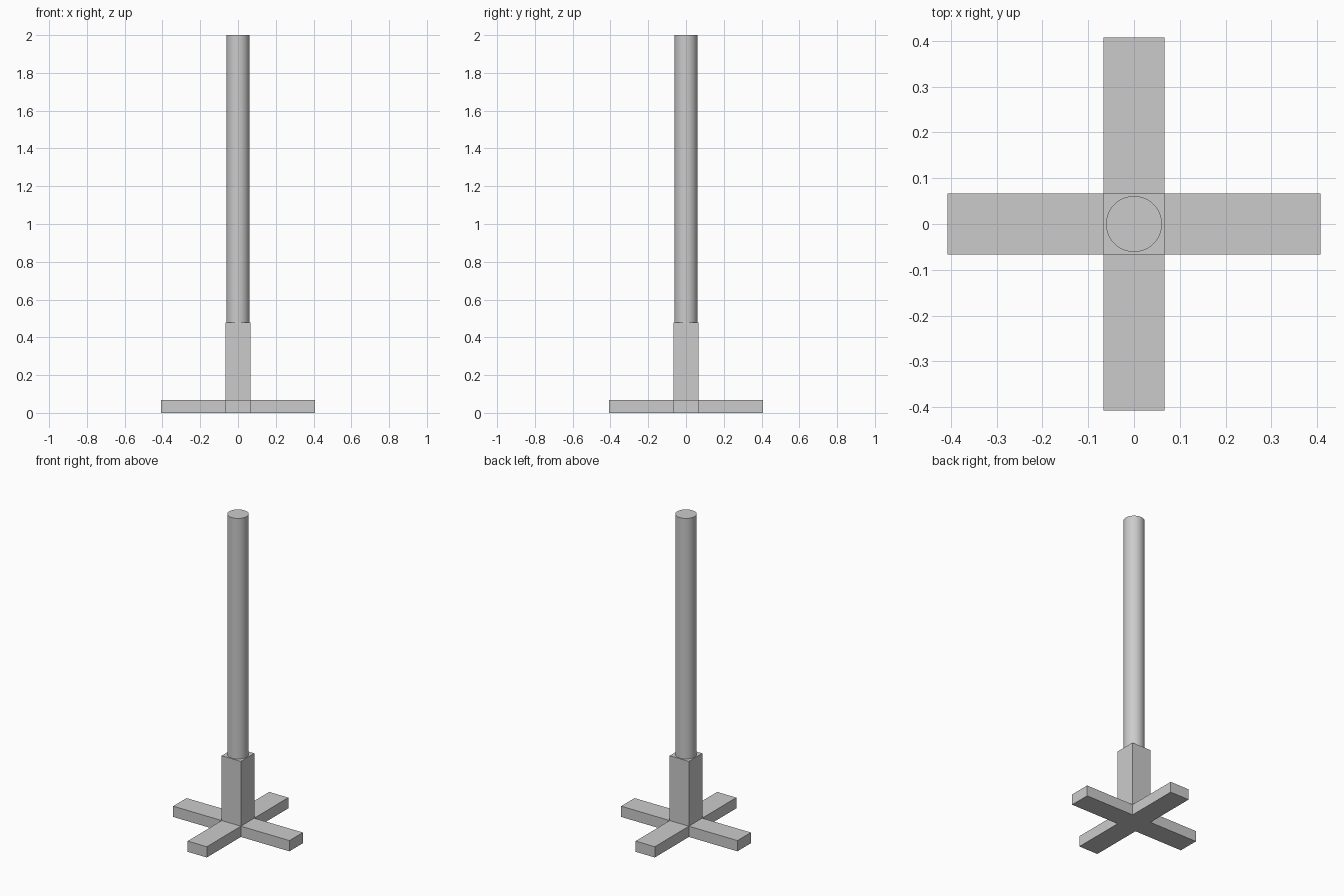
import bpy, bmesh, math

if "Cube" in bpy.data.objects:
    bpy.data.objects.remove(bpy.data.objects["Cube"])

W = 0.067        # half width of feet and socket
L = 0.407        # half span of the crossed feet
FOOT_H = 0.068
SOCKET_H = 0.478
POLE_R = 0.061
TOP = 2.0


def prism(name, outline, z0, z1):
    """Extrude a flat outline from z0 to z1."""
    bm = bmesh.new()
    face = bm.faces.new([bm.verts.new((x, y, z0)) for x, y in outline])
    ext = bmesh.ops.extrude_face_region(bm, geom=[face], use_keep_orig=True)
    verts = [v for v in ext["geom"] if isinstance(v, bmesh.types.BMVert)]
    bmesh.ops.translate(bm, verts=verts, vec=(0, 0, z1 - z0))
    bmesh.ops.recalc_face_normals(bm, faces=bm.faces)
    mesh = bpy.data.meshes.new(name)
    bm.to_mesh(mesh)
    bm.free()
    obj = bpy.data.objects.new(name, mesh)
    bpy.context.collection.objects.link(obj)
    return obj


# Crossed feet: one arm repeated around four quarter turns
cross = []
arm = [(W, -W), (L, -W), (L, W)]
for _ in range(4):
    cross += arm
    arm = [(-y, x) for x, y in arm]
prism("crossed_feet", cross, 0, FOOT_H)

# Square socket block
prism("socket_block", [(-W, -W), (W, -W), (W, W), (-W, W)], FOOT_H, SOCKET_H)

# Round pole
bpy.ops.mesh.primitive_cylinder_add(vertices=64, radius=POLE_R, depth=TOP - SOCKET_H,
                                    location=(0, 0, (TOP + SOCKET_H) / 2))
bpy.context.object.name = "pole"
bpy.ops.object.shade_smooth_by_angle(angle=math.radians(30))
